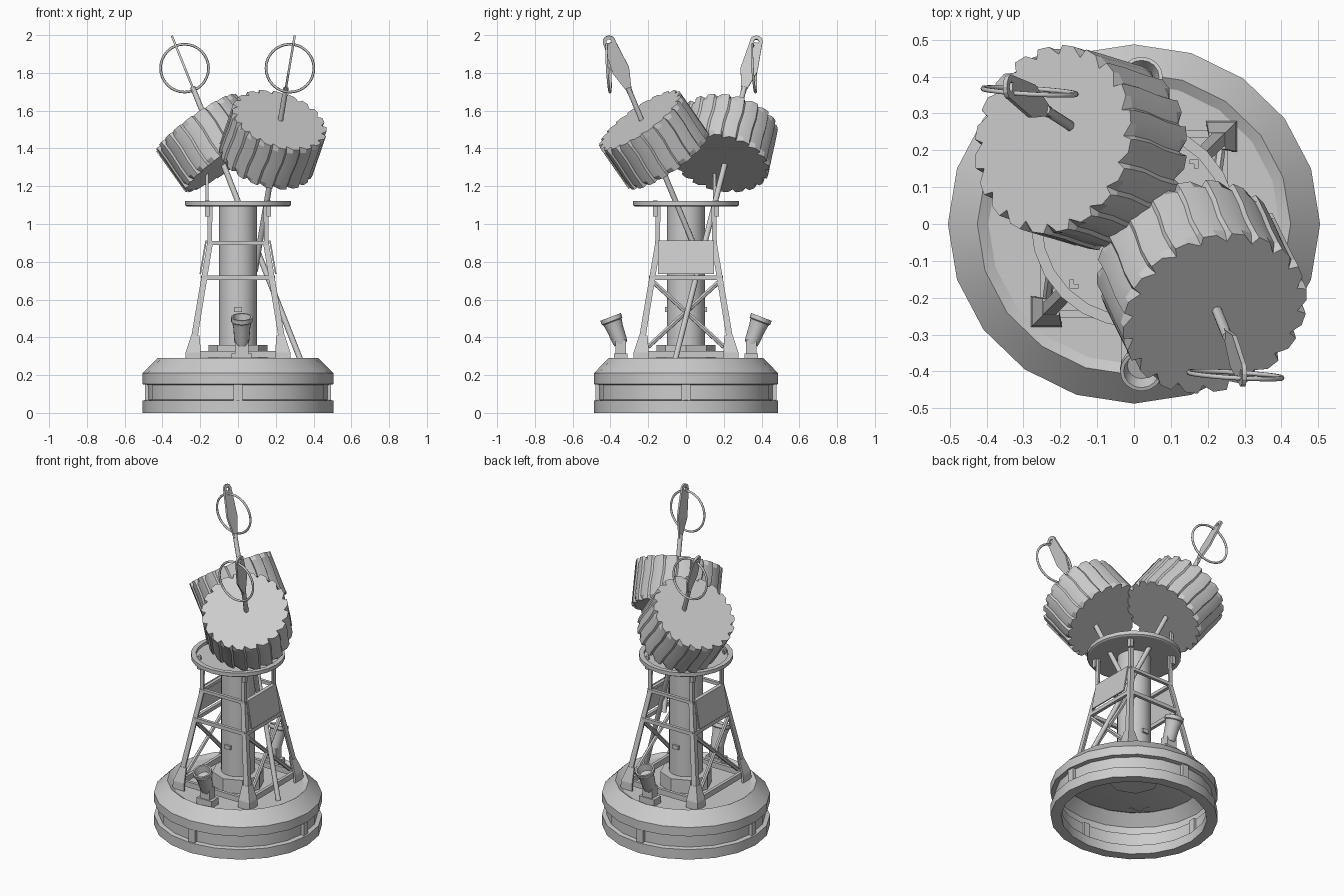
import bpy, bmesh
from math import pi, cos, sin
from mathutils import Vector

cube = bpy.data.objects.get("Cube")
if cube:
    bpy.data.objects.remove(cube, do_unlink=True)

grey = bpy.data.materials.new("painted_grey")
grey.use_nodes = True
grey.diffuse_color = (0.6, 0.6, 0.6, 1)
grey.node_tree.nodes["Principled BSDF"].inputs["Base Color"].default_value = (0.6, 0.6, 0.6, 1)


def finish(name, bm, smooth=0):
    bmesh.ops.recalc_face_normals(bm, faces=bm.faces)
    mesh = bpy.data.meshes.new(name)
    bm.to_mesh(mesh)
    bm.free()
    mesh.materials.append(grey)
    ob = bpy.data.objects.new(name, mesh)
    bpy.context.collection.objects.link(ob)
    if smooth:
        bpy.ops.object.select_all(action='DESELECT')
        ob.select_set(True)
        bpy.context.view_layer.objects.active = ob
        bpy.ops.object.shade_smooth_by_angle(angle=smooth)
    return ob


def loft(name, rings, caps=True, closed=False, smooth=0):
    """Skin a list of equal-length point rings."""
    bm = bmesh.new()
    rows = [[bm.verts.new(p) for p in ring] for ring in rings]
    pairs = list(zip(rows, rows[1:])) + ([(rows[-1], rows[0])] if closed else [])
    for lo, hi in pairs:
        for i in range(len(lo)):
            j = (i + 1) % len(lo)
            bm.faces.new((lo[i], lo[j], hi[j], hi[i]))
    if caps and not closed:
        bm.faces.new(rows[0])
        bm.faces.new(rows[-1])
    return finish(name, bm, smooth)


def frame(axis):
    axis = Vector(axis).normalized()
    side = axis.cross(Vector((0, 1, 0)) if abs(axis.y) < 0.9 else Vector((1, 0, 0))).normalized()
    return axis, side, axis.cross(side)


def lathe(name, origin, axis, profile, n, stretch=1, closed=False, smooth=0):
    """Revolve (radius, height) pairs around an axis."""
    w, u, v = frame(axis)
    rings = [[Vector(origin) + w * h + r * (u * cos(2 * pi * i / n) + v * stretch * sin(2 * pi * i / n))
              for i in range(n)] for r, h in profile]
    return loft(name, rings, True, closed, smooth)


def rod(name, a, b, r, n=10):
    a, b = Vector(a), Vector(b)
    return lathe(name, a, b - a, [(r, 0), (r, (b - a).length)], n, smooth=0.7)


def box(name, lo, hi):
    (x, y, z), (X, Y, Z) = lo, hi
    return loft(name, [[(x, y, h), (X, y, h), (X, Y, h), (x, Y, h)] for h in (z, Z)])


def angle_iron(name, a, b, sx, sy, wa, wb, t=0.012):
    """L-section whose outer corner runs from a to b, flanges pointing inward."""
    def ring(c, w):
        shape = [(0, 0), (w, 0), (w, t), (t, t), (t, w), (0, w)]
        return [(sx * (c[0] - p), sy * (c[0] - q), c[1]) for p, q in shape]
    return loft(name, [ring(a, wa), ring(b, wb)])


# Hollow floating base with recessed band and sunken deck
lathe("base_hull", (0, 0, 0), (0, 0, 1),
      [(0.505, 0), (0.505, 0.065), (0.478, 0.07), (0.478, 0.148), (0.505, 0.152), (0.505, 0.21),
       (0.425, 0.29), (0.395, 0.272), (0.02, 0.272), (0.02, 0.262),
       (0.40, 0.262), (0.42, 0.27), (0.485, 0.205), (0.485, 0.16), (0.465, 0.15), (0.465, 0.07),
       (0.44, 0.06), (0.44, 0)],
      20, stretch=0.965, closed=True, smooth=0.5)
for k, (x, y) in enumerate([(0, -0.455), (0.47, 0), (0, 0.455), (-0.47, 0)]):
    box("base_spacer_%d" % k, (x - 0.023, y - 0.023, 0.06), (x + 0.023, y + 0.023, 0.155))

# Central column, flange and top platform
lathe("column", (0, 0, 0.265), (0, 0, 1), [(0.1, 0), (0.1, 0.83)], 24, smooth=0.6)
lathe("column_flange", (0, 0, 0.255), (0, 0, 1), [(0.155, 0), (0.155, 0.105)], 8)
lathe("top_platform", (0, 0, 1.093), (0, 0, 1),
      [(0.27, 0), (0.28, 0.006), (0.28, 0.03), (0.25, 0.03), (0.25, 0.012)], 24, smooth=0.5)
for s, tag in ((-1, "front"), (1, "back")):
    box("column_handle_" + tag, (-0.02, s * 0.1 - 0.012, 0.535), (0.02, s * 0.1 + 0.012, 0.56))

# Tower corners: feet, sloping legs, upright tops
for sx in (-1, 1):
    for sy in (-1, 1):
        tag = ("right" if sx < 0 else "left") + ("_front" if sy < 0 else "_back")
        angle_iron("foot_" + tag, (0.28, 0.26), (0.277, 0.32), sx, sy, 0.085, 0.08)
        angle_iron("foot_gusset_" + tag, (0.277, 0.32), (0.248, 0.41), sx, sy, 0.08, 0.045)
        angle_iron("leg_" + tag, (0.265, 0.3), (0.163, 0.9), sx, sy, 0.035, 0.03)
        angle_iron("upright_" + tag, (0.163, 0.9), (0.16, 1.1), sx, sy, 0.025, 0.025)
        angle_iron("bracket_" + tag, (0.175, 1.04), (0.175, 1.125), sx, sy, 0.025, 0.025)

# Tower cross bars on all four sides
for z, c, h in ((0.31, 0.245, 0.018), (0.715, 0.185, 0.012), (0.9, 0.155, 0.01)):
    for s in (-1, 1):
        for name, hx, hy, ox, oy in (("side", 0.01, c, s * c, 0), ("end", c, 0.01, 0, s * c)):
            box("%s_bar_%.1f_%d" % (name, z, s), (ox - hx, oy - hy, z - h), (ox + hx, oy + hy, z + h))

# Cross braces and sign panels on the two sides
for s in (-1, 1):
    for d in (-1, 1):
        rod("brace_%d_%d" % (s, d), (s * 0.235, d * 0.2, 0.35), (s * 0.185, -d * 0.17, 0.69), 0.013, 6)
    loft("side_panel_%d" % s, [[(s * (x + o), y, z) for y, o in ((-0.147, 0), (0.147, 0), (0.147, 0.008), (-0.147, 0.008))]
                              for x, z in ((0.196, 0.735), (0.165, 0.912))])

# Tilted lamps at the front and back of the deck
for s, tag in ((-1, "front"), (1, "back")):
    y = s * 0.345
    box("lamp_base_" + tag, (-0.035, y - 0.035, 0.265), (0.075, y + 0.035, 0.315))
    box("lamp_bracket_" + tag, (-0.015, y - 0.028, 0.31), (0.055, y + 0.028, 0.385))
    lathe("lamp_" + tag, (0.02, y, 0.365), (0, s * 0.38, 1),
          [(0.036, 0), (0.04, 0.02), (0.045, 0.09), (0.052, 0.125), (0.058, 0.13), (0.058, 0.153),
           (0.048, 0.153), (0.038, 0.11)], 16, smooth=0.5)


def float_drum(name, top, axis, radius=0.26, depth=0.265, staves=20):
    """Drum of slightly curved staves with notched rims."""
    w, u, v = frame(axis)
    rings = []
    for h, twist, notch in ((0, 0, 0.026), (0.1, 0.012, 0.008), (0.35, 0.02, 0.008),
                            (0.65, -0.012, 0.008), (0.9, -0.012, 0.008), (1, 0, 0.026)):
        ring = []
        for i in range(staves):
            a = 2 * pi * i / staves + twist
            for da, r in ((0, radius), (0.04, radius - notch), (0.17, radius - 0.002)):
                ring.append(Vector(top) - w * depth * h + r * (u * cos(a + da) + v * sin(a + da)))
        rings.append(ring)
    return loft(name, rings, smooth=0.35)


# Floats on slanted poles, each with a flat paddle, an eyelet and a hoop
for tag, top, axis, foot, bend, tip, hoop in (
        ("front", (0.22, -0.243, 1.55), (0.27, -0.55, 0.79), (0.09, 0.1, 0.75), (0.225, -0.235, 1.55),
         (0.3, -0.42, 1.995), (0.275, -0.41, 1.825)),
        ("back", (-0.22, 0.23, 1.535), (-0.57, 0.17, 0.8), (0.335, -0.06, 0.27), (-0.174, 0.267, 1.56),
         (-0.35, 0.38, 1.995), (-0.283, 0.36, 1.825))):
    float_drum("float_" + tag, top, axis)
    bend, tip = Vector(bend), Vector(tip)
    step = (tip - bend).normalized()
    rod("pole_lower_" + tag, foot, bend, 0.015)
    rod("pole_upper_" + tag, bend - step * 0.03, tip - step * 0.3, 0.014)
    side = (Vector((0, 1, 0)) - step * step.y).normalized()
    normal = step.cross(side)
    rows = [(0.33, 0.014), (0.31, 0.015), (0.2, 0.046), (0.04, 0.033)]
    loft("paddle_" + tag, [[tip - step * d + side * a * h + normal * b * 0.006
                            for a, b in ((-1, -1), (1, -1), (1, 1), (-1, 1))] for d, h in rows])
    lathe("paddle_eyelet_" + tag, tip - step * 0.034, normal,
          [(0.034, -0.006), (0.034, 0.006), (0.014, 0.006), (0.014, -0.006)], 14, closed=True)
    lathe("hoop_" + tag, hoop, (0.06, 1, 0.06),
          [(0.127 + 0.007 * cos(k * pi / 3), 0.007 * sin(k * pi / 3)) for k in range(6)], 32,
          closed=True, smooth=1.2)

# Support post under the back float
box("float_support_post", (-0.173, 0.142, 1.04), (-0.157, 0.158, 1.27))
